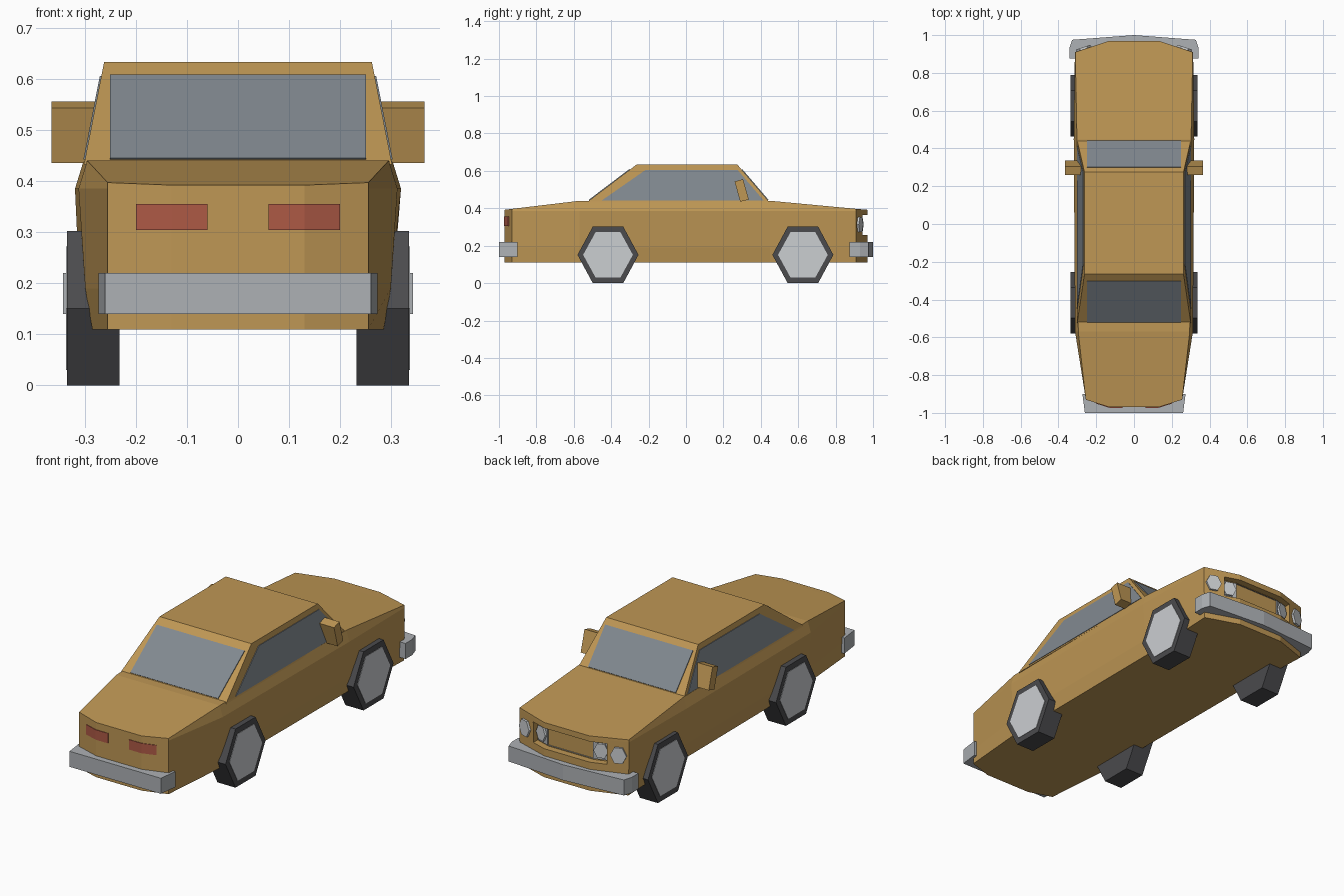
import bpy, bmesh
from math import cos, sin, pi
from mathutils import Vector

if "Cube" in bpy.data.objects:
    bpy.data.objects.remove(bpy.data.objects["Cube"])


def material(name, rgb):
    m = bpy.data.materials.new(name)
    m.diffuse_color = (*rgb, 1)
    m.use_nodes = True
    m.node_tree.nodes["Principled BSDF"].inputs["Base Color"].default_value = m.diffuse_color
    return m


PAINT = material("tan_paint", (0.52, 0.31, 0.09))
GLASS = material("glass", (0.22, 0.25, 0.28))
RUBBER = material("rubber", (0.07, 0.07, 0.075))
RED = material("red_lens", (0.42, 0.1, 0.06))
CHROME = material("pale_metal", (0.42, 0.44, 0.46))
LAMP = material("lamp_lens", (0.6, 0.62, 0.64))


def finish(name, bm, mat):
    bmesh.ops.recalc_face_normals(bm, faces=bm.faces)
    me = bpy.data.meshes.new(name)
    bm.to_mesh(me)
    bm.free()
    ob = bpy.data.objects.new(name, me)
    bpy.context.collection.objects.link(ob)
    if mat:
        me.materials.append(mat)
    return ob


def loft(name, rings, mat):
    """Skin closed rings of equal length and cap both ends."""
    bm = bmesh.new()
    rings = [[bm.verts.new(p) for p in r] for r in rings]
    n = len(rings[0])
    for a, b in zip(rings, rings[1:]):
        for i in range(n):
            j = (i + 1) % n
            bm.faces.new((a[i], a[j], b[j], b[i]))
    bm.faces.new(rings[0])
    bm.faces.new(rings[-1])
    return finish(name, bm, mat)


def prism(name, pts, offset, mat):
    pts = [Vector(p) for p in pts]
    return loft(name, [pts, [p + Vector(offset) for p in pts]], mat)


def plan(half, z):
    """Mirror a half outline in plan across x = 0."""
    return [(x, y, z) for x, y in half] + [(-x, y, z) for x, y in reversed(half) if x > 0]


def hexagon(centre, u, v):
    c, u, v = Vector(centre), Vector(u), Vector(v)
    return [c + u * cos(i * pi / 3) + v * sin(i * pi / 3) / sin(pi / 3) for i in range(6)]


# Lower body: cross-sections along y (half widths and heights, bottom to top)
sections = [
    (-0.97, (0.13, 0.13, 0.13, 0.13), 0.392),
    (-0.93, (0.255, 0.255, 0.255, 0.255), 0.397),
    (-0.57, (0.285, 0.299, 0.312, 0.295), 0.44),
    (0.45, (0.29, 0.303, 0.319, 0.302), 0.44),
    (0.91, (0.308, 0.31, 0.313, 0.311), 0.397),
    (0.97, (0.13, 0.13, 0.13, 0.13), 0.392),
]
rings = []
for y, w, top in sections:
    half = list(zip(w, (0.11, 0.19, min(0.385, top - 0.012), top)))
    rings.append([(x, y, z) for x, z in half] + [(-x, y, z) for x, z in reversed(half)])
body = loft("body", rings, PAINT)

# Grille recess cut into the nose
cutter = prism("grille_cutter", plan([(0.21, 1.1), (0.21, 0.908), (0.13, 0.935)], 0.257),
               (0, 0, 0.106), None)
cutter.hide_render = True
cutter.hide_set(True)
cut = body.modifiers.new("grille_recess", 'BOOLEAN')
cut.operation = 'DIFFERENCE'
cut.solver = 'EXACT'
cut.object = cutter
prism("grille", plan([(0.2, 0.918), (0.13, 0.942), (0.13, 0.92), (0.2, 0.9)], 0.264),
      (0, 0, 0.092), CHROME)

# Cabin
prism_rings = [[(w, y0, z), (w, y1, z), (-w, y1, z), (-w, y0, z)]
               for w, y0, y1, z in ((0.302, -0.525, 0.445, 0.432),
                                    (0.300, -0.52, 0.44, 0.44),
                                    (0.262, -0.265, 0.275, 0.633))]
loft("cabin", prism_rings, PAINT)


# Windscreen and rear window
def end_glass(name, y_base, y_top, out):
    def at(z):
        return y_base + (y_top - y_base) * (z - 0.44) / 0.193
    pts = [(x, at(z), z) for x, z in ((-0.25, 0.442), (0.25, 0.442), (0.25, 0.606), (-0.25, 0.606))]
    prism(name, pts, (0, out, 0.003), GLASS)


end_glass("windscreen", 0.44, 0.275, 0.003)
end_glass("rear_window", -0.52, -0.265, -0.003)

# Bumpers
prism("front_bumper", plan([(0.29, 0.875), (0.342, 0.875), (0.342, 0.93), (0.328, 0.975),
                            (0, 1.0)], 0.14), (0, 0, 0.08), CHROME)
prism("rear_bumper", plan([(0.24, -0.9), (0.273, -0.9), (0.26, -1.0)], 0.14),
      (0, 0, 0.08), CHROME)

# Parts repeated on each side
for side, s in (("right", 1), ("left", -1)):
    # Side window following the lean of the cabin
    outline = [(-0.45, 0.442), (0.415, 0.442), (0.275, 0.606), (-0.215, 0.606)]
    prism(side + "_window",
          [(s * (0.30 - 0.038 * (z - 0.44) / 0.193), y, z) for y, z in outline],
          (s * 0.003, 0, 0), GLASS)

    # Door mirror
    prism(side + "_mirror",
          [(s * 0.275, y, z) for y, z in ((0.26, 0.543), (0.305, 0.556), (0.336, 0.447), (0.29, 0.435))],
          (s * 0.09, 0, 0), PAINT)

    # Tail light wrapping the crease of the rear panel
    prism(side + "_tail_light",
          [(s * x, y, 0.304) for x, y in ((0.06, -0.973), (0.13, -0.973), (0.2, -0.951),
                                          (0.2, -0.93), (0.06, -0.95))],
          (0, 0, 0.051), RED)

    # Paired headlamps, set square to the angled nose
    along, out = Vector((s * 0.949, -0.316, 0)), Vector((s * 0.316, 0.949, 0))
    for label, x, y, r in (("outer", 0.262, 0.915, 0.04), ("inner", 0.165, 0.918, 0.036)):
        prism(f"{side}_{label}_headlamp",
              hexagon((s * x, y, 0.313), along * r, (0, 0, r)), out * 0.022, LAMP)

    # Six-sided wheels
    for end, y in (("front", 0.625), ("rear", -0.417)):
        prism(f"{side}_{end}_tyre", hexagon((s * 0.232, y, 0.151), (0, 0.163, 0), (0, 0, 0.151)),
              (s * 0.103, 0, 0), RUBBER)
        prism(f"{side}_{end}_hub", hexagon((s * 0.32, y, 0.151), (0, 0.133, 0), (0, 0, 0.121)),
              (s * 0.017, 0, 0), LAMP)
